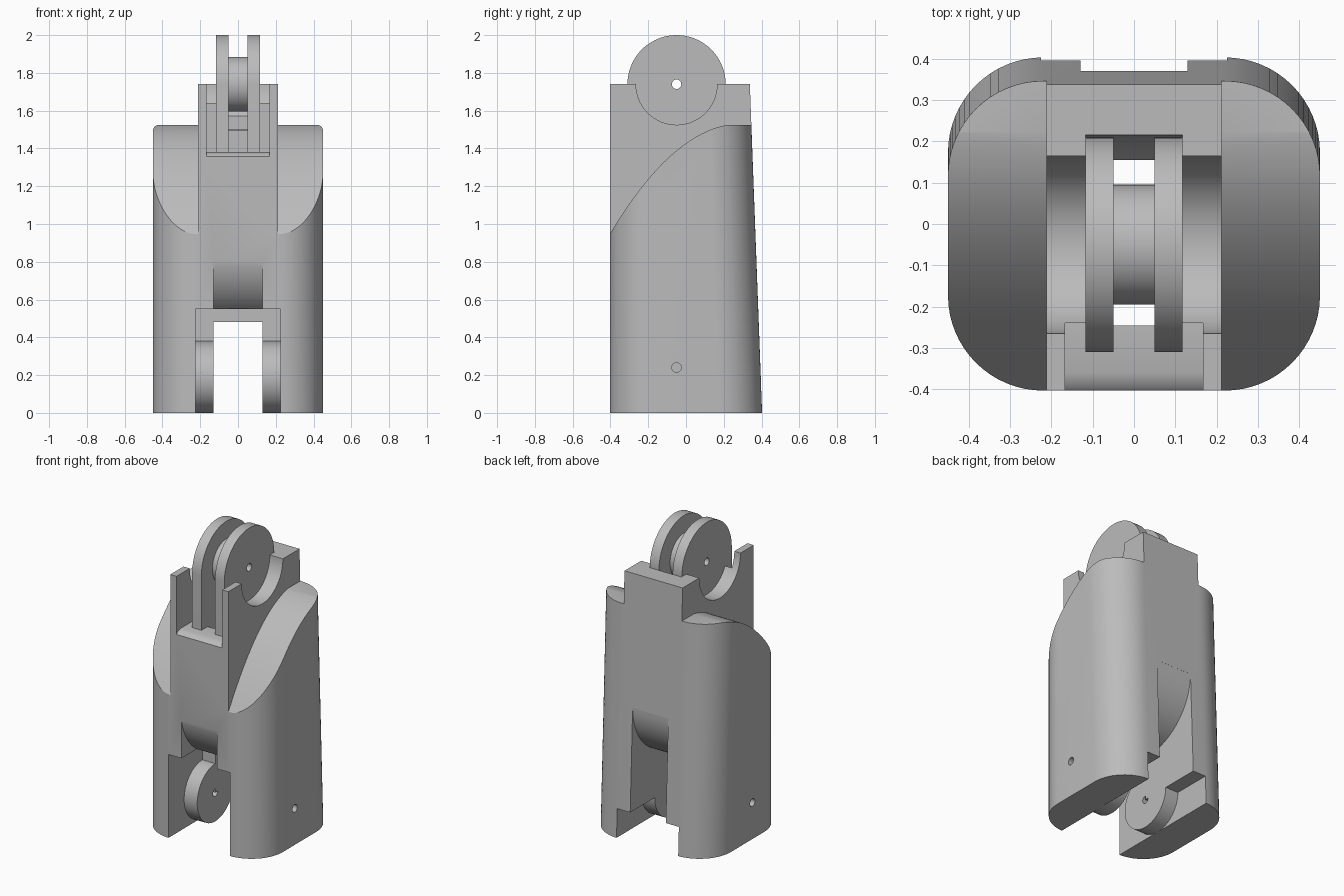
import bpy, bmesh
from math import sin, cos, pi, radians

if "Cube" in bpy.data.objects:
    bpy.data.objects.remove(bpy.data.objects["Cube"])

grey = bpy.data.materials.new("light_grey")
grey.use_nodes = True
grey.diffuse_color = (0.5, 0.5, 0.5, 1)
grey.node_tree.nodes["Principled BSDF"].inputs["Base Color"].default_value = (0.5, 0.5, 0.5, 1)


def arc(cy, cz, r, a0, a1, n=40):
    """Points of an arc, angles in degrees."""
    steps = [radians(a0 + (a1 - a0) * i / n) for i in range(n + 1)]
    return [(cy + r * cos(a), cz + r * sin(a)) for a in steps]


def circle(cy, cz, r, n=64):
    return arc(cy, cz, r, 0, 360, n)[:-1]


def box(y0, y1, z0, z1):
    return [(y0, z0), (y1, z0), (y1, z1), (y0, z1)]


def loft(name, lower, upper):
    """Solid between two matching rings of points."""
    bm = bmesh.new()
    a = [bm.verts.new(p) for p in lower]
    b = [bm.verts.new(p) for p in upper]
    bm.faces.new(a)
    bm.faces.new(b)
    for i in range(len(a)):
        j = (i + 1) % len(a)
        bm.faces.new((a[i], a[j], b[j], b[i]))
    bmesh.ops.recalc_face_normals(bm, faces=bm.faces)
    mesh = bpy.data.meshes.new(name)
    bm.to_mesh(mesh)
    bm.free()
    mesh.materials.append(grey)
    ob = bpy.data.objects.new(name, mesh)
    bpy.context.collection.objects.link(ob)
    return ob


def prism(name, pts, x0, x1):
    """Side profile (y, z) extruded from x0 to x1."""
    return loft(name, [(x0, y, z) for y, z in pts], [(x1, y, z) for y, z in pts])


def activate(ob):
    bpy.ops.object.select_all(action="DESELECT")
    ob.select_set(True)
    bpy.context.view_layer.objects.active = ob


def cut(ob, pts, x0, x1):
    cutter = prism("cutter", pts, x0, x1)
    cutter.hide_render = True
    activate(ob)
    mod = ob.modifiers.new("cut", "BOOLEAN")
    mod.operation, mod.solver, mod.object = "DIFFERENCE", "EXACT", cutter
    bpy.ops.object.modifier_apply(modifier=mod.name)
    bpy.data.objects.remove(cutter)


def smooth(ob):
    activate(ob)
    bpy.ops.object.shade_smooth_by_angle(angle=radians(30))


# Body: rounded block whose back leans forward
TOP, R = 1.74, 0.23
outline = []
for sx, sy, start in ((1, 1, 0), (-1, 1, 90), (-1, -1, 180), (1, -1, 270)):
    outline += arc(sx * (0.45 - R), sy * (0.403 - R), R, start, start + 90, 16)
body = loft("segment_body", [(x, y, 0) for x, y in outline],
            [(x, y - (0.065 if y > 0 else 0), TOP) for x, y in outline])

# Sloping shoulders on both sides of the central block
curve = []
for i in range(25):
    d = 0.68 * (1 - i / 24)
    curve.append((0.22 - d, 1.525 - 0.18 * d - 1.2 * d * d))
shoulder = curve + [(0.6, 1.525), (0.6, 1.9), (-0.46, 1.9)]
for s in (-1, 1):
    cut(body, shoulder, s * 0.212, s * 0.6)

# Top knuckle seat, front pocket and cord channels
PY = -0.05
cut(body, circle(PY, TOP, 0.215), -0.3, 0.3)
cut(body, circle(PY, TOP, 0.265), -0.117, 0.117)
cut(body, [(-0.24, 1.38), (-0.36, 1.38), (-0.39, 1.37), (-0.41, 1.35),
           (-0.5, 1.35), (-0.5, 1.9), (-0.24, 1.9)], -0.167, 0.167)
for y0, y1 in ((-0.245, -0.15), (0.06, 0.155)):
    cut(body, box(y0, y1, 0.3, 1.6), -0.05, 0.05)

# Fork slot with a rounded drum hanging into it, and wider recesses at the feet
drum = arc(-0.02, 0.87, 0.39, 180, 360)
cut(body, [(-0.6, -0.1), (-0.6, 0.87)] + drum + [(0.6, 0.87), (0.6, -0.1)], -0.13, 0.13)
cut(body, box(-0.6, PY, -0.1, 0.55), -0.225, 0.225)
cut(body, box(PY - 0.01, 0.6, -0.1, 0.19), -0.225, 0.225)
for s in (-1, 1):
    cut(body, circle(PY, 0.24, 0.025, 24), s * 0.3, s * 0.6)
smooth(body)

# Fork bosses inside the feet
for side, s in (("right", -1), ("left", 1)):
    boss = prism(side + "_boss", circle(PY, 0.19, 0.19), s * 0.13, s * 0.23)
    cut(boss, circle(PY, 0.19, 0.025, 24), s * 0.1, s * 0.3)
    smooth(boss)

# Knuckle discs and the hub between them
for side, s in (("right", -1), ("left", 1)):
    profile = arc(PY, TOP, 0.26, 0, 180, 48) + [(-0.31, 1.37)] + [(0.1, 1.37)]
    profile += arc(PY, TOP, 0.26, -55, -5, 12)
    disc = prism(side + "_knuckle_disc", profile, s * 0.05, s * 0.117)
    cut(disc, circle(PY, TOP, 0.025, 24), s * 0.01, s * 0.2)
    smooth(disc)
hub = prism("knuckle_hub", circle(PY, TOP, 0.145), -0.05, 0.05)
cut(hub, circle(PY, TOP, 0.025, 24), -0.1, 0.1)
smooth(hub)
